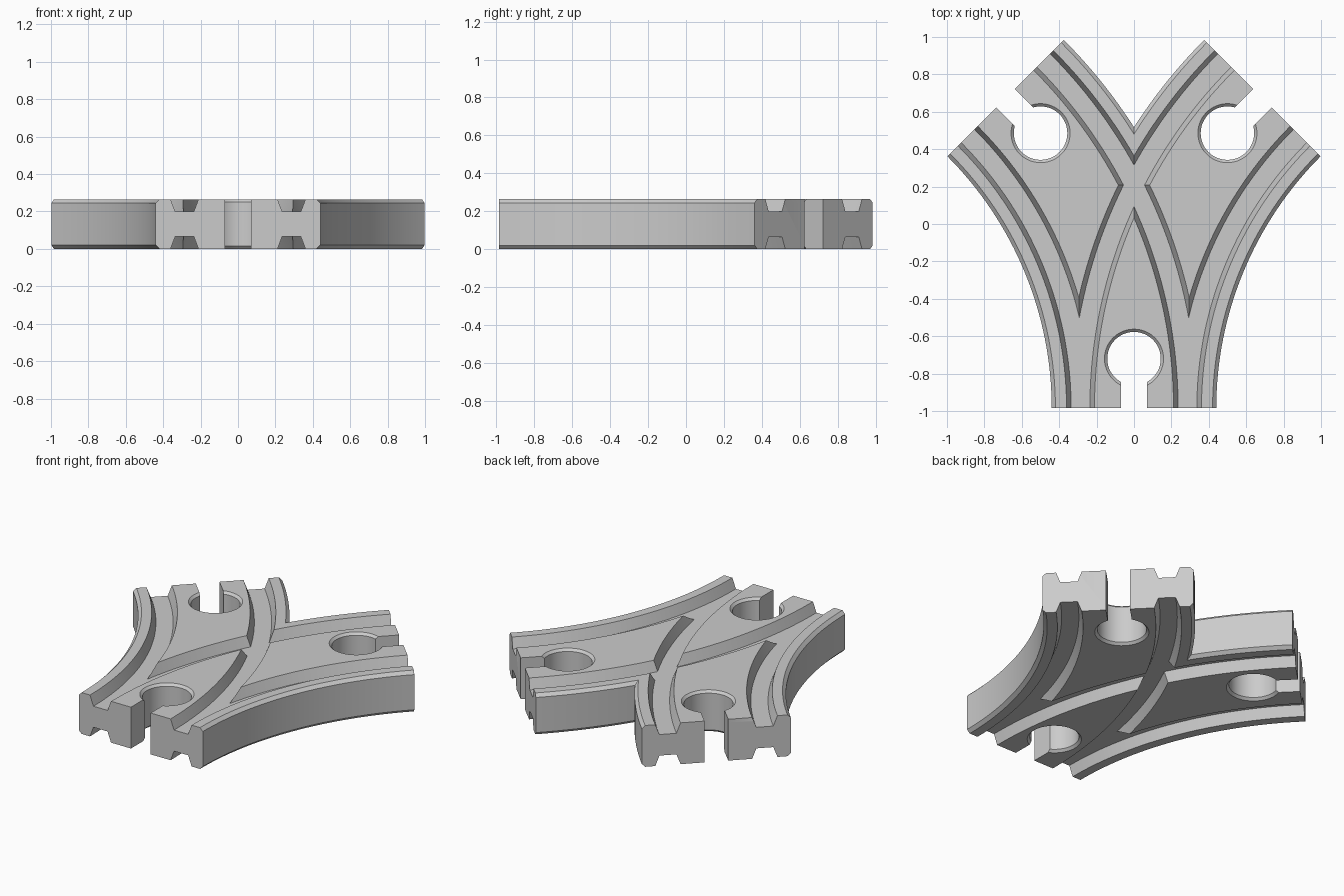
import bpy, bmesh
from math import sin, cos, pi, radians
from mathutils import Matrix, Vector

cube = bpy.data.objects.get("Cube")
if cube:
    bpy.data.objects.remove(cube, do_unlink=True)

R, HALF, H = 2.345, 0.44, 0.265      # arc radius, half width, height
Y0, SWEEP, BEVEL = -0.985, radians(45), 0.02

wood = bpy.data.materials.new("plain_grey")
wood.diffuse_color = (0.6, 0.6, 0.6, 1)
wood.use_nodes = True
wood.node_tree.nodes["Principled BSDF"].inputs["Base Color"].default_value = (0.6, 0.6, 0.6, 1)


def arc(offset, angle, side=1):
    """Point on the right (side=1) or left (side=-1) arm, offset away from the arc centre."""
    r = R + offset
    return side * (R - r * cos(angle)), Y0 + r * sin(angle)


def loft(name, rings, closed=False):
    """Skin a list of equal point rings and cap both ends."""
    bm = bmesh.new()
    rows = [[bm.verts.new(p) for p in ring] for ring in rings]
    n = len(rows[0])
    for a, b in zip(rows, rows[1:]):
        for i in range(n):
            j = (i + 1) % n
            bm.faces.new((a[i], a[j], b[j], b[i]))
    bm.faces.new(rows[0])
    bm.faces.new(rows[-1])
    bmesh.ops.recalc_face_normals(bm, faces=bm.faces)
    mesh = bpy.data.meshes.new(name)
    bm.to_mesh(mesh)
    bm.free()
    mesh.materials.append(wood)
    obj = bpy.data.objects.new(name, mesh)
    bpy.context.collection.objects.link(obj)
    return obj


def outline(inset, z, n=32):
    """Plan of the forked track: outer curve, end, inner curve up to the crotch, mirrored."""
    w = HALF - inset
    crotch = math_acos(R / (R + w))
    right = [arc(-w, SWEEP * i / n) for i in range(n + 1)]
    right += [arc(w, SWEEP + (crotch - SWEEP) * i / n) for i in range(n + 1)]
    left = [(-x, y) for x, y in reversed(right[:-1])]
    right[-1] = (0, right[-1][1])
    return [(x, y, z) for x, y in right + left]


from math import acos as math_acos

# Forked body with chamfered long edges
track = loft("forked_track", [outline(BEVEL, 0), outline(0, BEVEL),
                              outline(0, H - BEVEL), outline(BEVEL, H)])
cutters = []

# Wheel grooves on both arms, on the top and the underside
profile = [(-0.05, 0.2), (0.05, 0.2), (0.088, 0.3), (-0.088, 0.3)]
start, end, steps = radians(-1), radians(46), 47
for side in (1, -1):
    for centre in (-0.286, 0.286):
        for flip in (False, True):
            rings = []
            for i in range(steps + 1):
                a = start + (end - start) * i / steps
                rings.append([(*arc(centre + d, a, side), H - z if flip else z)
                              for d, z in profile])
            cutters.append(loft("groove_cutter", rings))

# Connector sockets: a chamfered round hole and a slot out through each end
r, lip = 0.143, 0.035
hole = [(-0.02, r + lip), (0.015, r), (H - 0.015, r), (H + 0.02, r + lip)]
slot = [(-0.07, 0), (0.07, 0), (0.07, 0.4), (-0.07, 0.4)]
ex, ey = arc(0, SWEEP)
for x, y, turn in ((0, Y0, pi), (ex, ey, -SWEEP), (-ex, ey, SWEEP)):
    place = (Matrix.Translation((x, y, 0)) @ Matrix.Rotation(turn, 4, "Z")
             @ Matrix.Translation((0, -0.265, 0)))
    round_rings = [[place @ Vector((q * cos(2 * pi * k / 48), q * sin(2 * pi * k / 48), z))
                    for k in range(48)] for z, q in hole]
    slot_rings = [[place @ Vector((u, v, z)) for u, v in slot] for z in (-0.1, 0.4)]
    cutters.append(loft("hole_cutter", round_rings))
    cutters.append(loft("slot_cutter", slot_rings))

# Cut everything out and keep the finished mesh
for cutter in cutters:
    cutter.hide_render = True
    mod = track.modifiers.new("cut", "BOOLEAN")
    mod.operation, mod.solver, mod.object = "DIFFERENCE", "EXACT", cutter
bpy.context.view_layer.update()
result = bpy.data.meshes.new_from_object(
    track.evaluated_get(bpy.context.evaluated_depsgraph_get()))
track.modifiers.clear()
track.data = result
for cutter in cutters:
    bpy.data.objects.remove(cutter, do_unlink=True)

# Smooth curved walls, keep the creases sharp
bpy.ops.object.select_all(action="DESELECT")
track.select_set(True)
bpy.context.view_layer.objects.active = track
bpy.ops.object.shade_smooth_by_angle(angle=radians(25))
